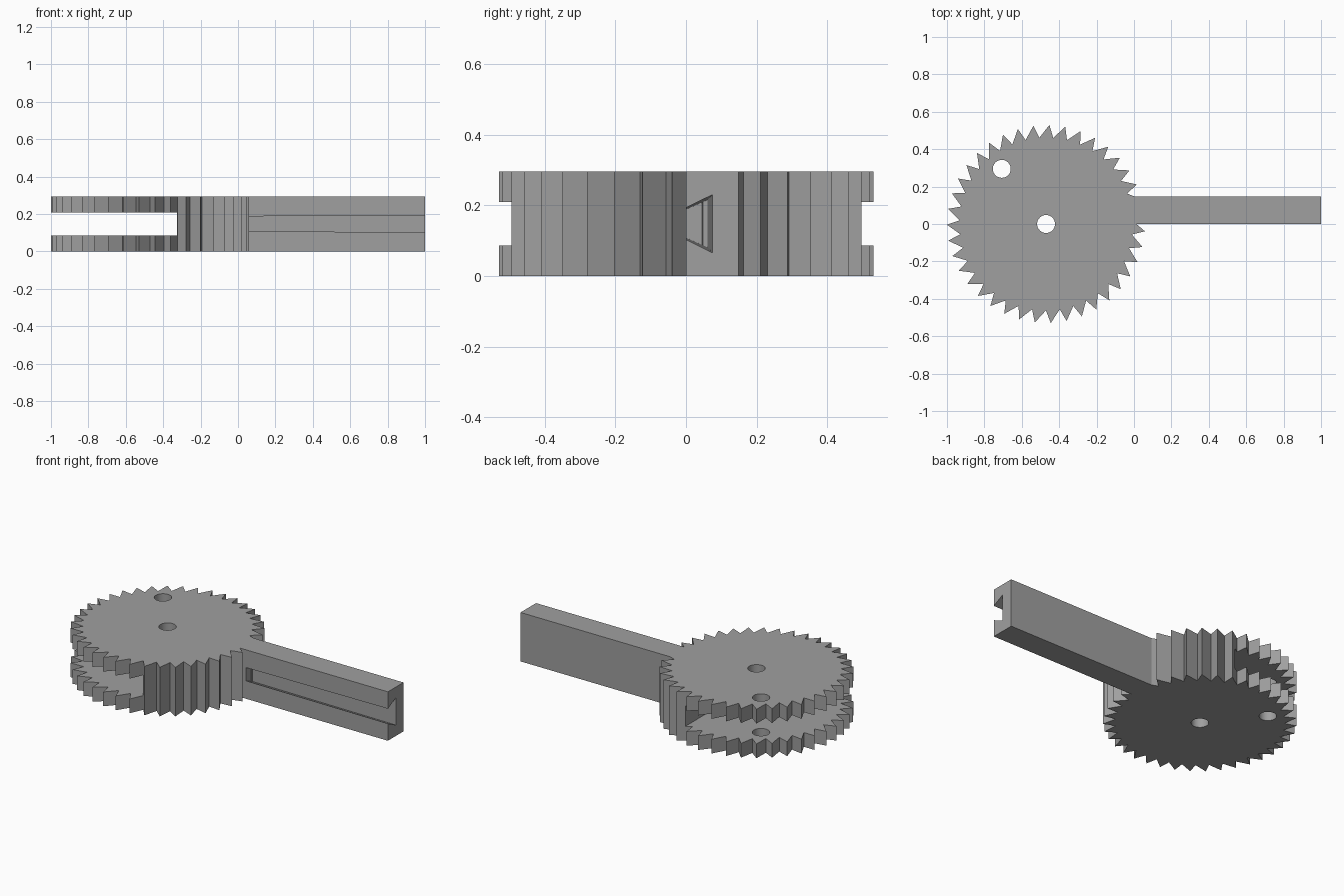
import bpy, bmesh, math
from mathutils import Vector

if "Cube" in bpy.data.objects:
    bpy.data.objects.remove(bpy.data.objects["Cube"])

CX, H = -0.47, 0.295          # wheel centre, overall height
TEETH, R_TIP, R_ROOT = 39, 0.53, 0.462

grey = bpy.data.materials.new("plain grey")
grey.diffuse_color = (0.35, 0.35, 0.35, 1)
grey.use_nodes = True
grey.node_tree.nodes["Principled BSDF"].inputs["Base Color"].default_value = grey.diffuse_color


def loft(name, ring_a, ring_b):
    """Closed solid between two matching rings of 3D points."""
    bm = bmesh.new()
    a = [bm.verts.new(p) for p in ring_a]
    b = [bm.verts.new(p) for p in ring_b]
    n = len(a)
    bm.faces.new(a)
    bm.faces.new(b)
    for i in range(n):
        j = (i + 1) % n
        bm.faces.new((a[i], a[j], b[j], b[i]))
    bmesh.ops.recalc_face_normals(bm, faces=bm.faces)
    mesh = bpy.data.meshes.new(name)
    bm.to_mesh(mesh)
    bm.free()
    mesh.materials.append(grey)
    obj = bpy.data.objects.new(name, mesh)
    bpy.context.collection.objects.link(obj)
    return obj


def prism(name, outline, z0, z1):
    return loft(name, [(x, y, z0) for x, y in outline],
                [(x, y, z1) for x, y in outline])


def box(name, x0, x1, y0, y1, z0, z1):
    return prism(name, [(x0, y0), (x1, y0), (x1, y1), (x0, y1)], z0, z1)


def circle(x, y, r, n=32):
    return [(x + r * math.cos(math.tau * i / n),
             y + r * math.sin(math.tau * i / n)) for i in range(n)]


def cut(target, cutter):
    mod = target.modifiers.new("cut", 'BOOLEAN')
    mod.operation, mod.solver, mod.object = 'DIFFERENCE', 'EXACT', cutter
    bpy.context.view_layer.objects.active = target
    bpy.ops.object.modifier_apply(modifier=mod.name)
    bpy.data.objects.remove(cutter)


# Saw-toothed wheel: each tooth leans clockwise
outline = []
for i in range(TEETH):
    tip = math.radians(180.4) + math.tau * i / TEETH
    for r, ang in ((R_TIP, tip), (R_ROOT, tip + math.radians(6.4))):
        outline.append((CX + r * math.cos(ang), r * math.sin(ang)))
wheel = prism("toothed_wheel", outline, 0, H)

# Wide slot splitting the wheel into two discs, then the two pin holes
cut(wheel, box("slot_cutter", -1.2, -0.325, -0.8, 0.8, 0.086, 0.209))
cut(wheel, prism("axle_hole_cutter", circle(CX, 0, 0.048), -0.1, H + 0.1))
cut(wheel, prism("pin_hole_cutter", circle(-0.707, 0.295, 0.048), -0.1, H + 0.1))

# Straight arm joined to the rim
arm = box("arm", -0.08, 1.0, 0.0, 0.148, 0, H)


# Tapered dovetail groove along the arm's front face
def dovetail(x, depth, half_mouth, half_back):
    zc, out = 0.148, 0.01
    flare = (half_back - half_mouth) / depth * out
    return [(x, -out, zc - half_mouth + flare), (x, depth, zc - half_back),
            (x, depth, zc + half_back), (x, -out, zc + half_mouth - flare)]


cut(arm, loft("groove_cutter", dovetail(0.055, 0.061, 0.040, 0.067),
              dovetail(1.001, 0.075, 0.045, 0.082)))

# Smooth hole walls, crisp edges everywhere else
for obj in (wheel, arm):
    bpy.ops.object.select_all(action='DESELECT')
    obj.select_set(True)
    bpy.context.view_layer.objects.active = obj
    bpy.ops.object.shade_smooth_by_angle(angle=math.radians(25))
